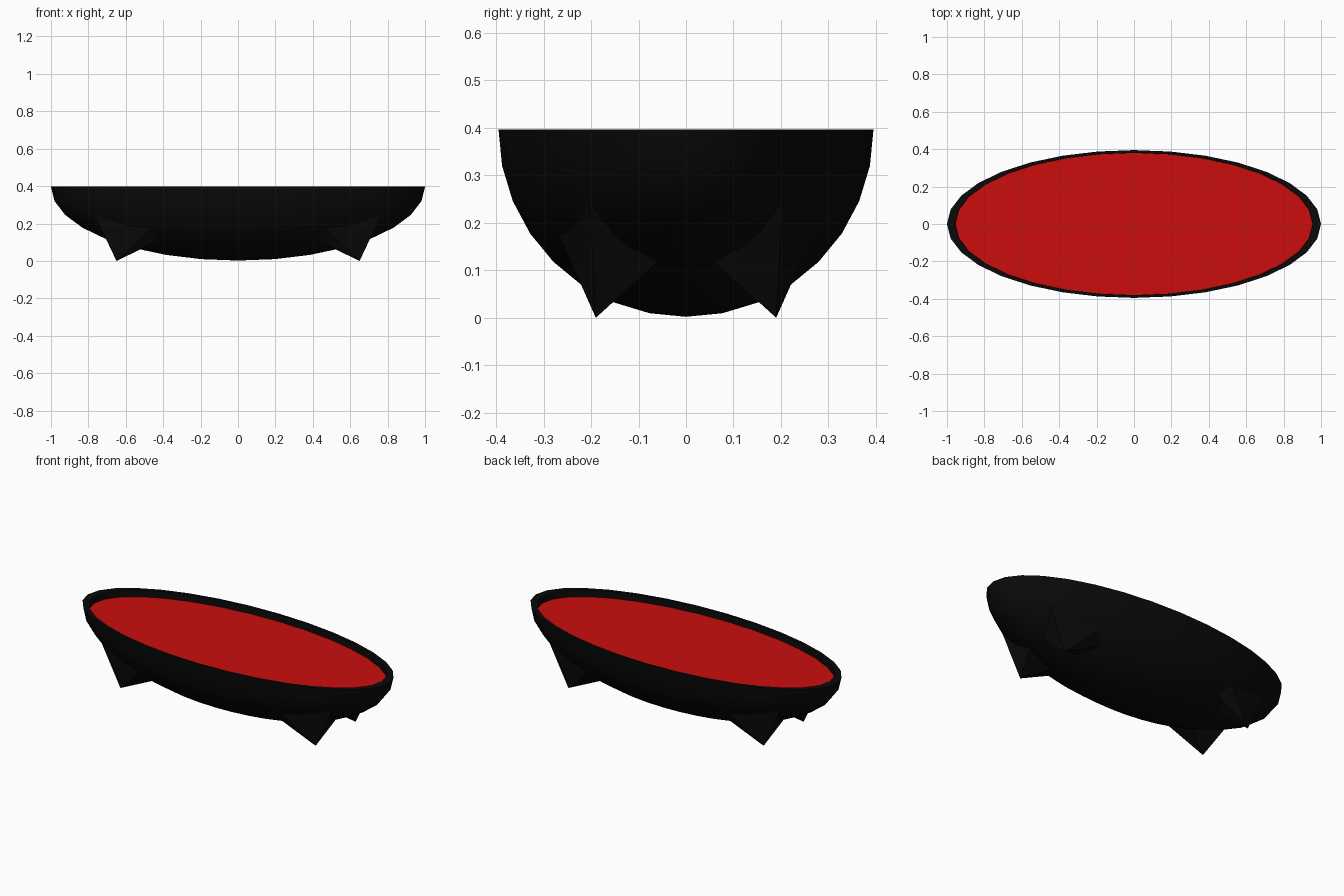
import bpy, bmesh, math

if "Cube" in bpy.data.objects:
    bpy.data.objects.remove(bpy.data.objects["Cube"])

SEG, TOP, WIDE = 32, 0.397, 0.395


def material(name, color):
    m = bpy.data.materials.new(name)
    m.diffuse_color = (*color, 1)
    m.use_nodes = True
    m.node_tree.nodes["Principled BSDF"].inputs["Base Color"].default_value = m.diffuse_color
    return m


black = material("black", (0.003, 0.003, 0.003))
red = material("red", (0.6, 0.004, 0.004))


def add(name, bm, mat, smooth=True):
    bmesh.ops.recalc_face_normals(bm, faces=bm.faces)
    me = bpy.data.meshes.new(name)
    bm.to_mesh(me)
    bm.free()
    me.materials.append(mat)
    ob = bpy.data.objects.new(name, me)
    bpy.context.collection.objects.link(ob)
    if smooth:
        bpy.ops.object.select_all(action='DESELECT')
        ob.select_set(True)
        bpy.context.view_layer.objects.active = ob
        bpy.ops.object.shade_smooth_by_angle(angle=math.radians(35))
    return ob


def ring(bm, rx, ry, z):
    return [bm.verts.new((rx * math.cos(2 * math.pi * i / SEG),
                          ry * math.sin(2 * math.pi * i / SEG), z)) for i in range(SEG)]


def bridge(bm, a, b):
    for i in range(SEG):
        j = (i + 1) % SEG
        bm.faces.new((a[i], a[j], b[j], b[i]))


# Hull: half ellipsoid with a rim and a short inner wall
bm = bmesh.new()
rings = [ring(bm, 0.955, 0.38, TOP - 0.042), ring(bm, 0.957, 0.381, TOP)]
for k in range(8):
    t = k * math.pi / 16
    rings.append(ring(bm, math.cos(t), WIDE * math.cos(t), TOP - WIDE * math.sin(t)))
for a, b in zip(rings, rings[1:]):
    bridge(bm, a, b)
pole = bm.verts.new((0, 0, TOP - WIDE))
for i in range(SEG):
    bm.faces.new((rings[-1][i], rings[-1][(i + 1) % SEG], pole))
add("hull", bm, black)

# Recessed flat inside surface
bm = bmesh.new()
bm.faces.new(ring(bm, 0.956, 0.38, TOP - 0.04))
add("inner_surface", bm, red, False)

# Four pointed feet blending into the hull
FOOT = [(0.65, 0.19, 0.0), (0.768, 0.203, 0.249), (0.693, 0.055, 0.122),
        (0.49, 0.107, 0.077), (0.41, 0.215, 0.118), (0.462, 0.27, 0.18)]
for sx, side in ((-1, "left"), (1, "right")):
    for sy, end in ((-1, "front"), (1, "back")):
        bm = bmesh.new()
        vs = [bm.verts.new((x * sx, y * sy, z)) for x, y, z in FOOT]
        base = vs[1:]
        for i in range(len(base)):
            bm.faces.new((vs[0], base[i], base[(i + 1) % len(base)]))
        bm.faces.new(base)
        add(f"foot_{end}_{side}", bm, black)
